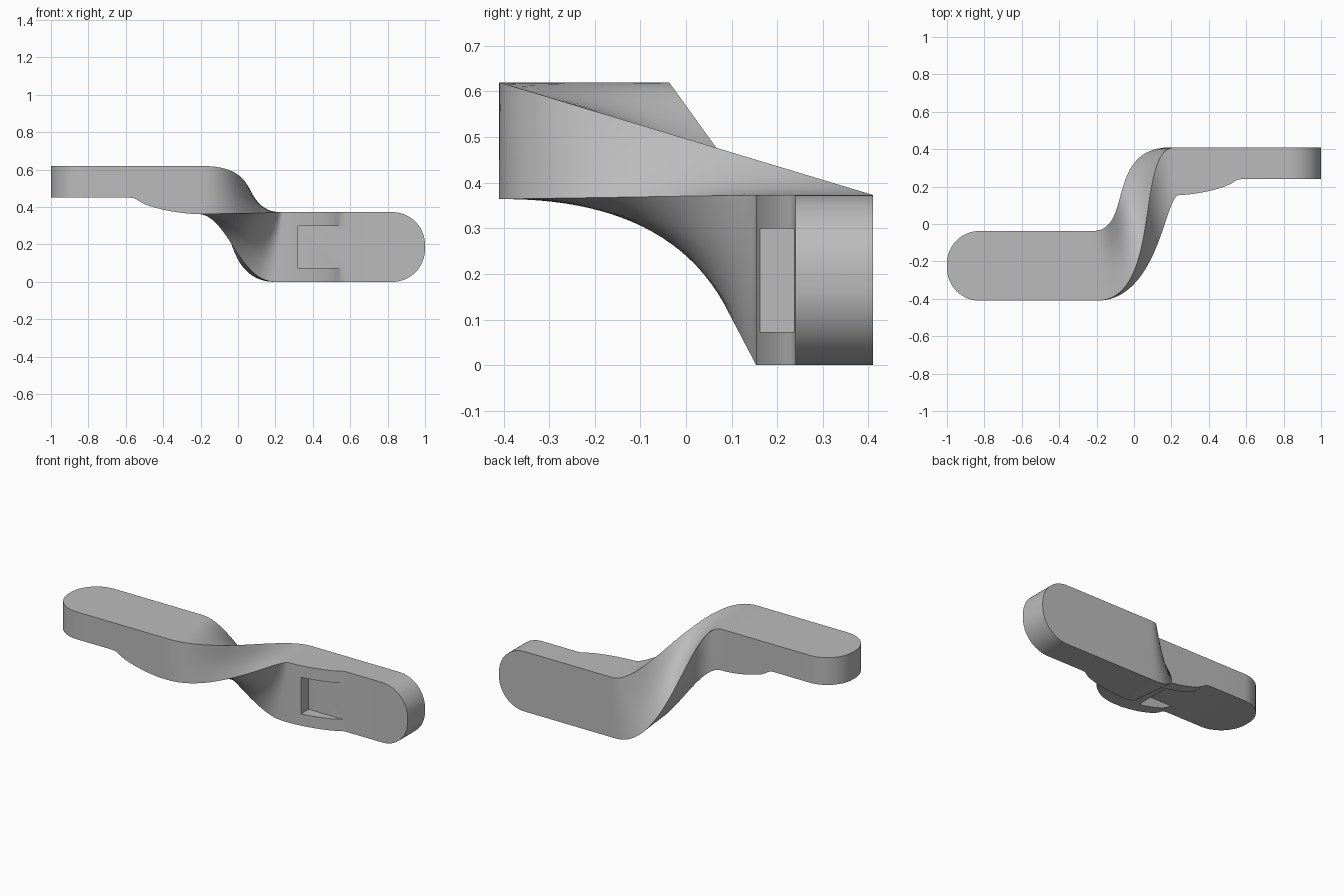
import bpy, bmesh, math
from mathutils import Vector

cube = bpy.data.objects.get("Cube")
if cube:
    bpy.data.objects.remove(cube, do_unlink=True)

grey = bpy.data.materials.new("plain grey")
grey.use_nodes = True
colour = (0.5, 0.5, 0.5, 1)
grey.diffuse_color = colour
grey.node_tree.nodes["Principled BSDF"].inputs["Base Color"].default_value = colour

# Overall dimensions
TOP, BACK = 0.62, 0.41
WIDTH, ROUND, THIN = 0.373, 0.175, 0.17
PAD = [(0.25, 0.256), (0.3, 0.251), (0.35, 0.244), (0.4, 0.234), (0.45, 0.221),
       (0.49, 0.208), (0.52, 0.194), (0.54, 0.18), (0.555, 0.173), (0.575, THIN)]


def flat_half():
    """Stations (distance, thickness, side inset) from the twist to the rounded tip."""
    stations = [(d, t, 0) for d, t in PAD]
    for i in range(17):
        a = math.pi / 2 * i / 16
        stations.append((1 - ROUND + ROUND * math.sin(a), THIN, ROUND * (1 - math.cos(a))))
    return stations


def left_ring(d, t, inset):
    y0, y1 = -BACK + inset, -BACK + WIDTH - inset
    return [Vector(p) for p in ((-d, y0, TOP), (-d, y1, TOP), (-d, y1, TOP - t), (-d, y0, TOP - t))]


def right_ring(d, t, inset):
    z0, z1 = inset, WIDTH - inset
    return [Vector(p) for p in ((d, BACK, z1), (d, BACK, z0), (d, BACK - t, z0), (d, BACK - t, z1))]


# Quarter twist: each corner eases along x with its own bend handles
HANDLES = [(-0.2, 0.16, 0.0, 0.22), (-0.22, 0.0, -0.16, 0.2),
           (-0.22, -0.05, 0.0, 0.2), (-0.2, 0.135, 0.165, 0.24)]


def twist_ring(t, start, end):
    ring = []
    s = t * t * (3 - 2 * t)
    for h, a, b in zip(HANDLES, start, end):
        p = a.lerp(b, s)
        k = 1 - t
        p.x = k**3 * h[0] + 3 * k * k * t * h[1] + 3 * k * t * t * h[2] + t**3 * h[3]
        ring.append(p)
    return ring


half = flat_half()
left = [left_ring(*s) for s in reversed(half)]
right = [right_ring(*s) for s in half]
STEPS = 48
twist = [twist_ring(i / STEPS, left[-1], right[0]) for i in range(STEPS + 1)]

# Loft all rings, with split sides so the twisted faces stay smooth
SPLIT = 4
bm = bmesh.new()
loops = []
for ring in left + twist + right:
    loops.append([bm.verts.new(ring[c].lerp(ring[(c + 1) % 4], j / SPLIT))
                  for c in range(4) for j in range(SPLIT)])
n = len(loops[0])
for a, b in zip(loops, loops[1:]):
    for i in range(n):
        bm.faces.new((a[i], a[(i + 1) % n], b[(i + 1) % n], b[i]))
bm.faces.new(loops[0])
bm.faces.new(loops[-1])
bmesh.ops.recalc_face_normals(bm, faces=bm.faces)
mesh = bpy.data.meshes.new("twisted_bar")
bm.to_mesh(mesh)
bm.free()
bar = bpy.data.objects.new("twisted_bar", mesh)
bpy.context.collection.objects.link(bar)
mesh.materials.append(grey)


# Rectangular pockets in the thick pads
def cut_pocket(name, low, high):
    low, high = Vector(low), Vector(high)
    bpy.ops.mesh.primitive_cube_add(size=1, location=(low + high) / 2)
    cutter = bpy.context.object
    cutter.name = name
    cutter.scale = high - low
    cutter.hide_render = True
    cutter.data.materials.append(grey)
    mod = bar.modifiers.new(name, "BOOLEAN")
    mod.operation, mod.solver, mod.object = "DIFFERENCE", "EXACT", cutter
    bpy.context.view_layer.objects.active = bar
    bpy.ops.object.modifier_apply(modifier=name)
    bpy.data.objects.remove(cutter, do_unlink=True)


margin = 0.073
floor = THIN + 0.003
cut_pocket("left_pocket", (-0.65, -BACK + margin, 0.2),
           (-0.32, -BACK + WIDTH - margin, TOP - floor))
cut_pocket("right_pocket", (0.32, 0, margin), (0.65, BACK - floor, WIDTH - margin))

bpy.ops.object.select_all(action="DESELECT")
bar.select_set(True)
bpy.context.view_layer.objects.active = bar
bpy.ops.object.shade_smooth_by_angle(angle=math.radians(40))
